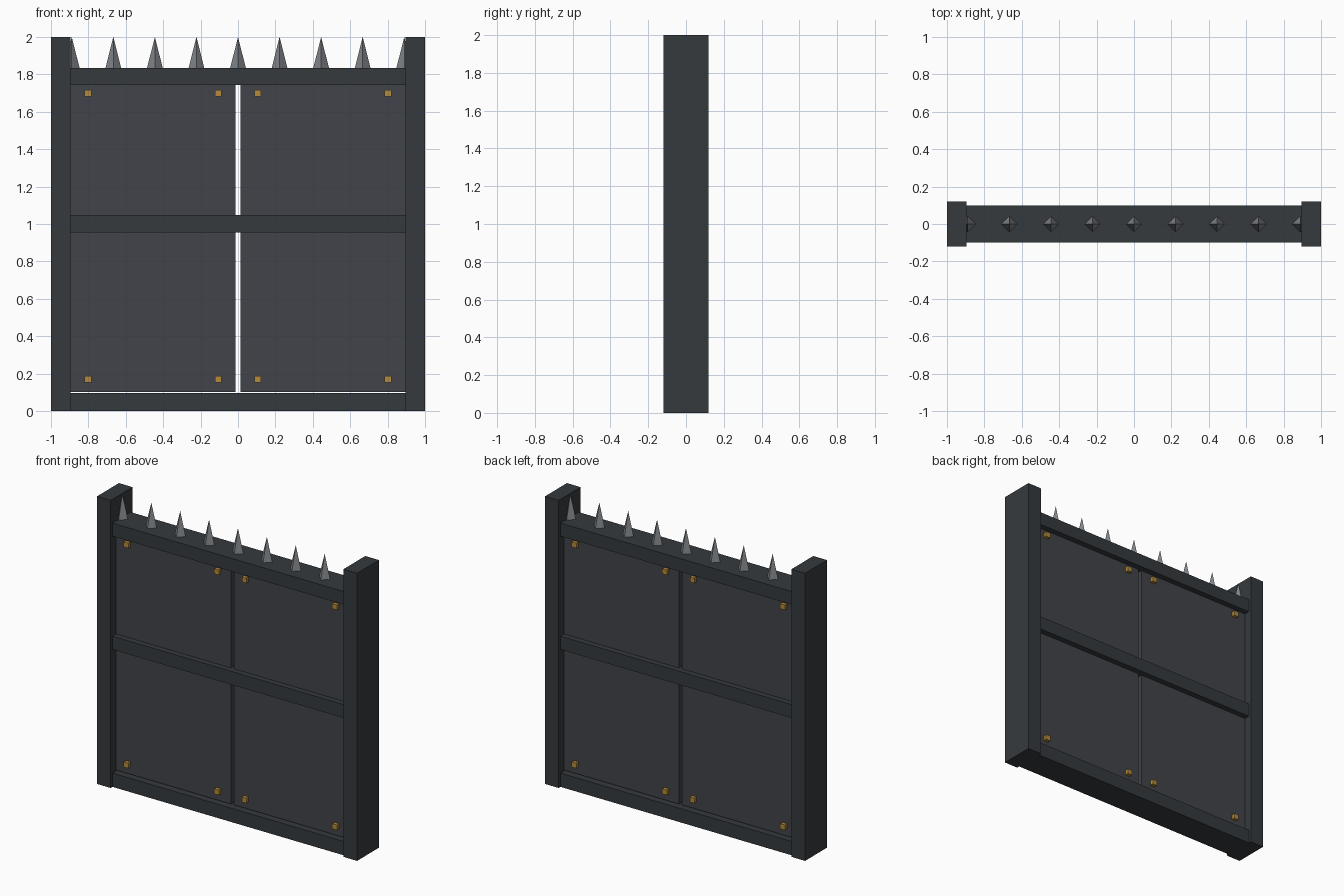
import bpy, bmesh, math
from mathutils import Matrix

if "Cube" in bpy.data.objects:
    bpy.data.objects.remove(bpy.data.objects["Cube"])


def material(name, color):
    m = bpy.data.materials.new(name)
    m.diffuse_color = (*color, 1)
    m.use_nodes = True
    m.node_tree.nodes["Principled BSDF"].inputs["Base Color"].default_value = m.diffuse_color
    return m


iron = material("dark_iron", (0.036, 0.042, 0.048))
plate = material("plate_iron", (0.052, 0.057, 0.068))
steel = material("spike_steel", (0.22, 0.235, 0.255))
brass = material("brass", (0.46, 0.26, 0.045))


def finish(name, bm, mat):
    mesh = bpy.data.meshes.new(name)
    bm.to_mesh(mesh)
    bm.free()
    mesh.materials.append(mat)
    obj = bpy.data.objects.new(name, mesh)
    bpy.context.collection.objects.link(obj)
    return obj


def box(name, x, y, z, mat):
    """Box from (min, max) ranges."""
    bm = bmesh.new()
    ranges = (x, y, z)
    size = [b - a for a, b in ranges]
    mid = [(a + b) / 2 for a, b in ranges]
    bmesh.ops.create_cube(bm, size=1, matrix=Matrix.Translation(mid) @ Matrix.Diagonal((*size, 1)))
    return finish(name, bm, mat)


# Side posts
box("left_post", (-1, -0.895), (-0.12, 0.12), (0, 2), iron)
box("right_post", (0.895, 1), (-0.12, 0.12), (0, 2), iron)

# Horizontal rails
for name, z in (("bottom_rail", (0, 0.096)), ("middle_rail", (0.955, 1.048)), ("top_rail", (1.743, 1.834))):
    box(name, (-0.895, 0.895), (-0.1, 0.1), z, iron)

# Door panels with a narrow gap between them
box("left_panel", (-0.895, -0.013), (-0.06, 0.06), (0.102, 1.77), plate)
box("right_panel", (0.013, 0.895), (-0.06, 0.06), (0.102, 1.77), plate)

# Square bolts near the panel corners, on both faces
h = 0.0175
for face, y in (("front", (-0.085, -0.055)), ("back", (0.055, 0.085))):
    for x in (-0.802, -0.106, 0.106, 0.802):
        for z in (0.17, 1.70):
            box(face + "_bolt", (x - h, x + h), y, (z - h, z + h), brass)

# Row of four-sided spikes; the end ones sink into the posts
for i in range(9):
    bm = bmesh.new()
    bmesh.ops.create_cone(bm, cap_ends=True, segments=4, radius1=0.043, radius2=0, depth=0.17,
                          matrix=Matrix.Translation((-8 / 9 + i * 2 / 9, 0, 1.915)))
    bmesh.ops.remove_doubles(bm, verts=bm.verts, dist=1e-5)
    finish("spike", bm, steel)
